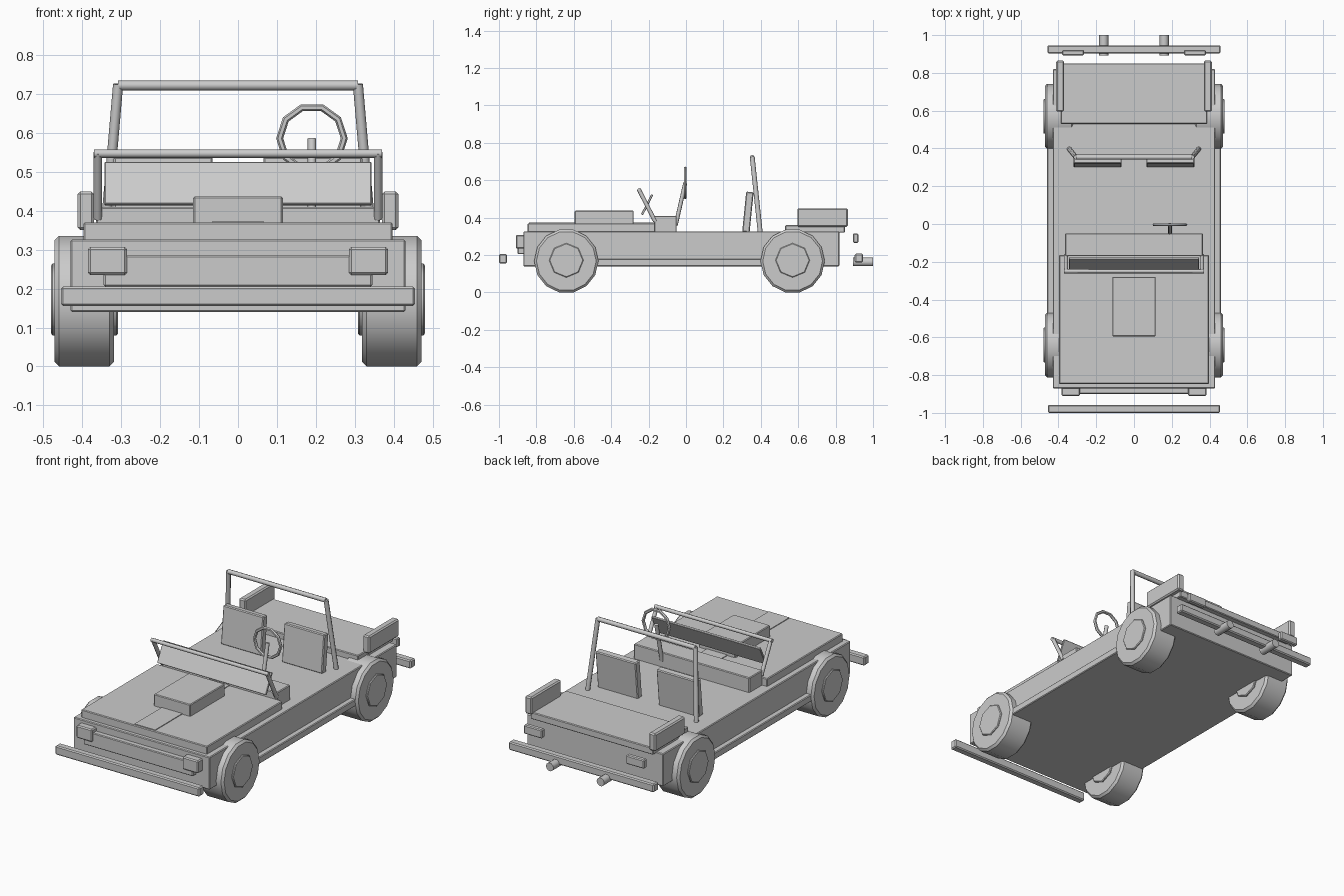
import bpy, bmesh, math
from mathutils import Vector, Matrix

if "Cube" in bpy.data.objects:
    bpy.data.objects.remove(bpy.data.objects["Cube"])


def finish(name, bm, bevel=0.0, smooth=False):
    bmesh.ops.recalc_face_normals(bm, faces=bm.faces[:])
    me = bpy.data.meshes.new(name)
    bm.to_mesh(me)
    bm.free()
    ob = bpy.data.objects.new(name, me)
    bpy.context.collection.objects.link(ob)
    if bevel:
        m = ob.modifiers.new("edge_bevel", "BEVEL")
        m.width, m.segments = bevel, 1
        m.limit_method, m.angle_limit = "ANGLE", math.radians(60)
    if smooth:
        bpy.ops.object.select_all(action="DESELECT")
        ob.select_set(True)
        bpy.context.view_layer.objects.active = ob
        bpy.ops.object.shade_smooth_by_angle(angle=math.radians(50))
    return ob


def box(name, x, y, z, bevel=0.004, tilt=0.0):
    """Box from (min, max) ranges, optionally tilted about x."""
    bm = bmesh.new()
    size = Vector((x[1] - x[0], y[1] - y[0], z[1] - z[0]))
    mid = Vector((sum(x) / 2, sum(y) / 2, sum(z) / 2))
    mat = Matrix.Translation(mid) @ Matrix.Rotation(tilt, 4, "X") @ Matrix.Diagonal((*size, 1))
    bmesh.ops.create_cube(bm, size=1, matrix=mat)
    return finish(name, bm, bevel)


def pair(name, x, y, z, **kw):
    """Box on both sides of the centre line."""
    box("right_" + name, x, y, z, **kw)
    box("left_" + name, (-x[1], -x[0]), y, z, **kw)


def rod(name, a, b, r, n=8, bevel=0.0, turn=0.0):
    """Cylinder between two points."""
    a, b = Vector(a), Vector(b)
    d = (b - a).normalized()
    v = d.cross(Vector((0, 1, 0)))
    if v.length < 0.1:
        v = Vector((0, 0, 1))
    v.normalize()
    u = v.cross(d)
    bm = bmesh.new()
    rings = []
    for p in (a, b):
        ring = []
        for i in range(n):
            t = 2 * math.pi * i / n + turn
            ring.append(bm.verts.new(p + (u * math.cos(t) + v * math.sin(t)) * r))
        rings.append(ring)
        bm.faces.new(ring)
    for i in range(n):
        j = (i + 1) % n
        bm.faces.new((rings[0][i], rings[0][j], rings[1][j], rings[1][i]))
    return finish(name, bm, bevel, True)


# Body tub, sills and rear deck
box("body", (-0.43, 0.43), (-0.87, 0.82), (0.14, 0.326))
pair("sill", (0.42, 0.46), (-0.56, 0.50), (0.14, 0.18))
box("rear_deck", (-0.387, 0.387), (0.53, 0.85), (0.32, 0.36))
pair("rear_side_box", (0.37, 0.412), (0.595, 0.865), (0.35, 0.45), bevel=0.007)

# Hood, raised strip, scoop and dashboard
box("hood", (-0.397, 0.397), (-0.847, -0.165), (0.32, 0.37))
box("hood_strip", (-0.065, 0.065), (-0.84, -0.17), (0.36, 0.374), bevel=0)
box("hood_scoop", (-0.115, 0.115), (-0.595, -0.28), (0.36, 0.437))
box("dashboard", (-0.365, 0.365), (-0.17, -0.05), (0.32, 0.41))

# Grille and lamps
box("grille", (-0.345, 0.345), (-0.90, -0.86), (0.205, 0.285))
pair("headlight", (0.285, 0.385), (-0.91, -0.86), (0.235, 0.307), bevel=0.006)
pair("tail_light", (0.265, 0.38), (0.893, 0.922), (0.265, 0.315), bevel=0.005)

# Bumpers
box("front_bumper", (-0.455, 0.455), (-1.0, -0.957), (0.155, 0.206), bevel=0.006)
box("rear_bumper", (-0.458, 0.458), (0.902, 0.946), (0.16, 0.207), bevel=0.006)

# Windshield panel and its folded frame
box("windshield_panel", (-0.343, 0.343), (-0.214, -0.202), (0.409, 0.53), bevel=0.002, tilt=-0.47)
rod("windshield_top_bar", (-0.37, -0.25, 0.547), (0.37, -0.25, 0.547), 0.011)

# Seats
pair("seat", (0.065, 0.32), (0.311, 0.351), (0.322, 0.538), bevel=0.005, tilt=-0.1)

# Roll bar
rod("roll_bar_top", (-0.308, 0.354, 0.722), (0.308, 0.354, 0.722), 0.013)

# Steering wheel and column
bm = bmesh.new()
R, r, n, m = 0.083, 0.009, 10, 6
grid = [[bm.verts.new((0.19 + (R + r * math.cos(b)) * math.cos(a), -0.004 + r * math.sin(b),
                       0.586 + (R + r * math.cos(b)) * math.sin(a)))
         for b in [2 * math.pi * k / m for k in range(m)]]
        for a in [2 * math.pi * k / n for k in range(n)]]
for i in range(n):
    for j in range(m):
        i2, j2 = (i + 1) % n, (j + 1) % m
        bm.faces.new((grid[i][j], grid[i2][j], grid[i2][j2], grid[i][j2]))
finish("steering_wheel", bm, smooth=True)
rod("steering_column", (0.19, -0.055, 0.36), (0.19, -0.004, 0.585), 0.011)

# Repeated side parts: frame posts, roll bar legs, exhausts, wheels
for side, s in (("right", 1), ("left", -1)):
    rod(side + "_windshield_post", (s * 0.36, -0.165, 0.38), (s * 0.36, -0.252, 0.55), 0.011)
    rod(side + "_roll_bar_leg", (s * 0.343, 0.397, 0.32), (s * 0.308, 0.354, 0.725), 0.013)
    rod(side + "_exhaust", (s * 0.16, 0.892, 0.163), (s * 0.16, 1.0, 0.163), 0.024, 10)
    for end, y in (("front", -0.64), ("rear", 0.57)):
        label = side + "_" + end
        rod(label + "_wheel", (s * 0.318, y, 0.168), (s * 0.472, y, 0.168), 0.172, 14, 0.012)
        rod(label + "_hub", (s * 0.308, y, 0.172), (s * 0.48, y, 0.172), 0.092, 8, 0.004)
